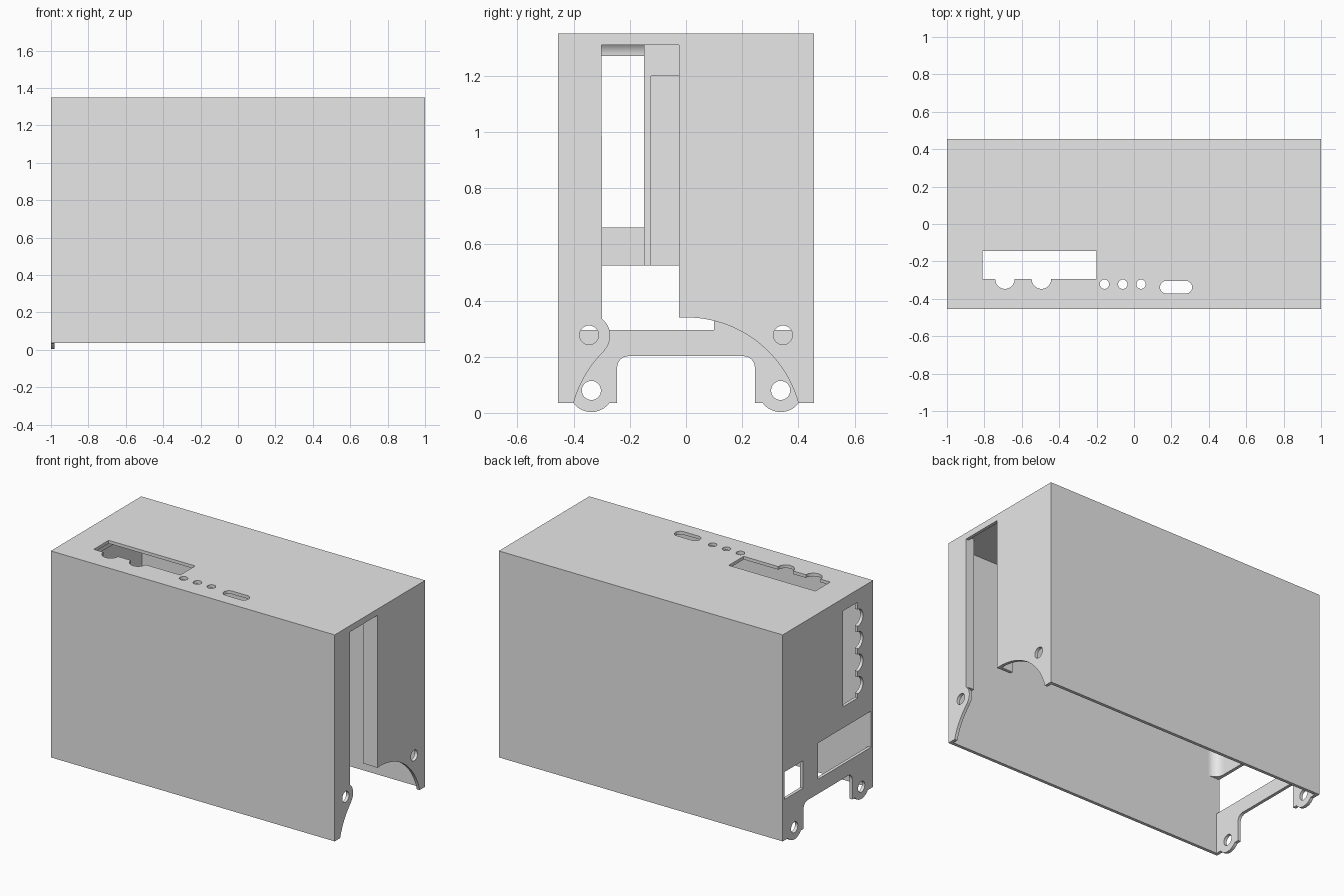
import bpy, math
from mathutils import Matrix, Vector

if "Cube" in bpy.data.objects:
    bpy.data.objects.remove(bpy.data.objects["Cube"])

grey = bpy.data.materials.new("plain grey")
grey.diffuse_color = (0.8, 0.8, 0.8, 1)
grey.use_nodes = True
grey.node_tree.nodes["Principled BSDF"].inputs["Base Color"].default_value = grey.diffuse_color

T = 0.02                          # wall thickness
Y, TOP, LOW = 0.455, 1.35, 0.035  # half depth, top and lower rim

# plate axes: outline (a, b) lies in yz, xz or xy
FRAMES = {'x': ((0, 1, 0), (0, 0, 1), (1, 0, 0)),
          'y': ((1, 0, 0), (0, 0, 1), (0, -1, 0)),
          'z': ((1, 0, 0), (0, 1, 0), (0, 0, 1))}


def arc(a, b, r, start, end, n=16):
    return [(a + r * math.cos(math.radians(start + (end - start) * i / n)),
             b + r * math.sin(math.radians(start + (end - start) * i / n)))
            for i in range(n + 1)]


def circle(a, b, r):
    return arc(a, b, r, 0, 360, 32)[:-1]


def rect(a0, a1, b0, b1):
    return [(a0, b0), (a1, b0), (a1, b1), (a0, b1)]


def plate(name, axis, lo, hi, *loops):
    """Flat plate from an outline followed by its holes, between lo and hi on axis."""
    cu = bpy.data.curves.new(name, 'CURVE')
    cu.dimensions = '2D'
    cu.fill_mode = 'BOTH'
    cu.extrude = (hi - lo) / 2
    for loop in loops:
        sp = cu.splines.new('POLY')
        sp.points.add(len(loop) - 1)
        for p, (a, b) in zip(sp.points, loop):
            p.co = (a, b, 0, 1)
        sp.use_cyclic_u = True
    tmp = bpy.data.objects.new(name + "_outline", cu)
    bpy.context.collection.objects.link(tmp)
    dg = bpy.context.evaluated_depsgraph_get()
    me = bpy.data.meshes.new_from_object(tmp.evaluated_get(dg))
    bpy.data.objects.remove(tmp)
    u, v, w = (Vector(c) for c in FRAMES[axis])
    mat = Matrix((u, v, w)).transposed().to_4x4()
    mat.translation = Vector([(lo + hi) / 2 if c == axis else 0 for c in 'xyz'])
    me.transform(mat)
    me.materials.clear()
    me.materials.append(grey)
    for p in me.polygons:
        p.use_smooth = True
        p.material_index = 0
    me.set_sharp_from_angle(angle=math.radians(30))
    ob = bpy.data.objects.new(name, me)
    bpy.context.collection.objects.link(ob)
    return ob


# front and back walls
plate("front_wall", 'y', -Y, -Y + T, rect(-1, 1, LOW, TOP))
plate("back_wall", 'y', Y - T, Y, rect(-1, 1, LOW, TOP))

# top panel: notched window, three round holes and a rounded slot
top_window = [(-0.20, -0.145), (-0.81, -0.145), (-0.81, -0.295)]
for x in (-0.69, -0.495):
    top_window += arc(x, -0.295, 0.052, 180, 360)
top_window.append((-0.20, -0.295))
slot = arc(0.173, -0.338, 0.034, 90, 270) + arc(0.277, -0.338, 0.034, -90, 90)
plate("top_panel", 'z', TOP - T, TOP, rect(-1, 1, -Y, Y), top_window, slot,
      *[circle(x, -0.322, 0.025) for x in (-0.158, -0.06, 0.038)])

# left wall: two screw tabs, a bottom cut-out and three windows
half = ([(-Y, LOW)] + arc(-0.337, 0.083, 0.08, 217, 323) + [(-0.245, LOW)]
        + arc(-0.205, 0.162, 0.04, 180, 90, 8))
outline = half + [(-a, b) for a, b in reversed(half)] + [(Y, TOP), (-Y, TOP)]
side_window = [(-0.15, 1.27), (-0.15, 0.66), (-0.30, 0.66)]
for z in (0.74, 0.883, 1.027, 1.17):
    side_window += arc(-0.30, z, 0.053, 270, 90)
side_window.append((-0.30, 1.27))
plate("left_wall", 'x', -1, -1 + T, outline, side_window,
      rect(-0.435, 0.10, 0.295, 0.525), rect(0.25, 0.435, 0.295, 0.47),
      circle(-0.337, 0.08, 0.034), circle(0.337, 0.08, 0.034))

# right wall: tall slot, arched lower edge and two screw holes
outline = ([(-Y, LOW)] + arc(0, -0.075, 0.415, 164.6, 134.3)
           + arc(-0.345, 0.275, 0.075, -44, 53)
           + [(-0.30, 1.31), (-0.025, 1.31)]
           + arc(0, -0.075, 0.415, 93.5, 15.4, 24)
           + [(Y, LOW), (Y, TOP), (-Y, TOP)])
plate("right_wall", 'x', 1 - T, 1, outline,
      circle(-0.345, 0.277, 0.034), circle(0.345, 0.277, 0.034))

# inward flanges along the two sides of the tall slot
plate("slot_flange_front", 'y', -0.32, -0.30, rect(0.94, 1 - T, 0.34, TOP - T))
plate("slot_flange_back", 'y', -0.025, -0.005, rect(0.90, 1 - T, 0.34, TOP - T))

# stop rib inside the left wall
plate("inner_stop_rib", 'x', -1 + T, -0.94,
      [(-0.15, 0.525), (-0.125, 0.525), (-0.125, 1.20), (Y - T, 1.20),
       (Y - T, TOP - T), (-0.15, TOP - T)])

# rounded inner corners
R = 0.06
plate("ceiling_fillet", 'y', -Y + T, -0.15,
      [(-1 + T, TOP - T)] + arc(-1 + T + R, TOP - T - R, R, 180, 90, 10))
plate("corner_fillet", 'z', 0.525, TOP - T,
      [(-1 + T, -Y + T)] + arc(-1 + T + R, -Y + T + R, R, 180, 270, 10))
